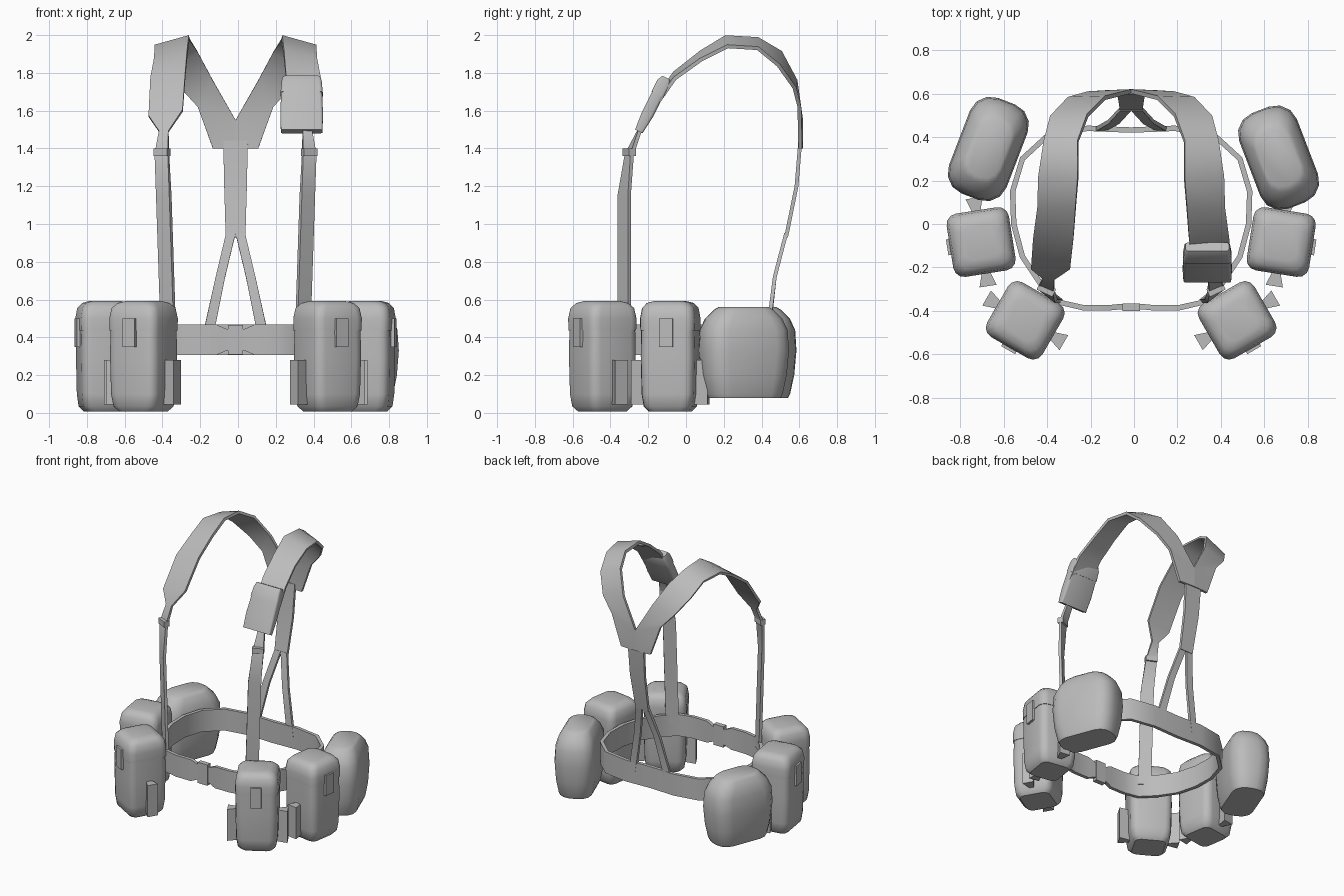
import bpy, bmesh
from math import sin, cos, pi, radians
from mathutils import Matrix, Vector

if "Cube" in bpy.data.objects:
    bpy.data.objects.remove(bpy.data.objects["Cube"])

GREY = (0.5, 0.5, 0.5, 1)
mat = bpy.data.materials.new("webbing grey")
mat.use_nodes = True
mat.diffuse_color = GREY
mat.node_tree.nodes["Principled BSDF"].inputs["Base Color"].default_value = GREY

CENTRE = Matrix.Translation((-0.013, 0, 0))
MIRROR = {"left": CENTRE, "right": CENTRE @ Matrix.Diagonal((-1, 1, 1, 1))}


def skin(name, rings, matrix=CENTRE, closed=False):
    """Join equal rings of points into one solid."""
    bm = bmesh.new()
    loops = [[bm.verts.new(matrix @ Vector(p)) for p in ring] for ring in rings]
    n = len(loops[0])
    pairs = list(zip(loops, loops[1:]))
    if closed:
        pairs.append((loops[-1], loops[0]))
    else:
        bm.faces.new(loops[0])
        bm.faces.new(loops[-1])
    for a, b in pairs:
        for i in range(n):
            j = (i + 1) % n
            bm.faces.new((a[i], a[j], b[j], b[i]))
    bmesh.ops.recalc_face_normals(bm, faces=bm.faces)
    mesh = bpy.data.meshes.new(name)
    bm.to_mesh(mesh)
    bm.free()
    mesh.materials.append(mat)
    ob = bpy.data.objects.new(name, mesh)
    bpy.context.collection.objects.link(ob)
    bpy.ops.object.select_all(action="DESELECT")
    ob.select_set(True)
    bpy.context.view_layer.objects.active = ob
    bpy.ops.object.shade_smooth_by_angle(angle=radians(40))
    return ob


def ribbon(name, edges, matrix=CENTRE, thick=0.02, closed=False):
    """Flat strap through pairs of (inner edge, outer edge) points."""
    edges = [(Vector(a), Vector(b)) for a, b in edges]
    mids = [(a + b) / 2 for a, b in edges]
    last = len(edges) - 1
    rings = []
    for i, (a, b) in enumerate(edges):
        before = mids[i - 1] if closed or i else mids[0]
        after = mids[(i + 1) % len(mids)] if closed else mids[min(i + 1, last)]
        off = (b - a).cross(after - before).normalized() * thick / 2
        rings.append((a - off, b - off, b + off, a + off))
    return skin(name, rings, matrix, closed)


def rounded(z, hx, hy, r, steps=3):
    """Rounded rectangle at height z."""
    pts = []
    for k, (sx, sy) in enumerate(((1, 1), (-1, 1), (-1, -1), (1, -1))):
        for s in range(steps + 1):
            t = (k + s / steps) * pi / 2
            pts.append((sx * (hx - r) + r * cos(t), sy * (hy - r) + r * sin(t), z))
    return pts


def loft(name, levels, matrix):
    return skin(name, [rounded(*lv) for lv in levels], matrix)


def block(name, x, y, z, matrix):
    """Box from ranges along each axis."""
    return skin(name, [[(x[0], y[0], h), (x[1], y[0], h), (x[1], y[1], h), (x[0], y[1], h)]
                       for h in z], matrix)


# Belt: half outline mirrored into a ring, pinched beside the buckle
half = [(0.05, -0.38), (0.10, -0.385), (0.22, -0.385), (0.33, -0.36), (0.42, -0.27),
        (0.50, -0.15), (0.54, 0), (0.545, 0.15), (0.50, 0.30), (0.38, 0.41), (0.2, 0.44)]
outline = half + [(0, 0.432)] + [(-x, y) for x, y in reversed(half)]
belt = []
for x, y in outline:
    pinch = 0.022 if y < 0 and abs(x) < 0.07 else 0
    belt.append(((x, y, 0.307 + pinch), (x, y, 0.467 - pinch)))
ribbon("belt", belt, thick=0.025, closed=True)
block("belt_buckle", (-0.04, 0.04), (-0.4, -0.365), (0.31, 0.465), CENTRE)

# Shoulder straps: narrow front webbing, wide pad, then the back yoke
shoulder = [
    ((.32, -.355, .40), (.39, -.30, .40)),
    ((.345, -.355, 1.15), (.415, -.30, 1.15)),
    ((.355, -.315, 1.37), (.425, -.285, 1.37)),
    ((.355, -.25, 1.49), (.405, -.245, 1.49)),
    ((.28, -.20, 1.60), (.46, -.20, 1.57)),
    ((.265, -.06, 1.80), (.45, -.06, 1.77)),
    ((.255, .08, 1.91), (.43, .08, 1.87)),
    ((.245, .21, 1.99), (.425, .22, 1.94)),
    ((.245, .38, 1.98), (.40, .38, 1.93)),
    ((.20, .50, 1.91), (.37, .49, 1.84)),
    ((.12, .58, 1.76), (.29, .575, 1.72)),
    ((0, .61, 1.55), (.20, .60, 1.62)),
    ((0, .61, 1.40), (.12, .605, 1.40)),
]
leg = [((0, .53, .95), (.05, .53, .95)), ((.055, .47, .72), (.105, .47, .72)),
       ((.11, .44, .45), (.165, .435, .45)), ((.12, .44, .38), (.175, .435, .38))]
for side, m in MIRROR.items():
    ribbon(side + "_shoulder_strap", shoulder, m)
    ribbon(side + "_back_leg_strap", leg, m)
    tilt = Matrix.Translation((0.39, -0.3, 1.36)) @ Matrix.Rotation(radians(25), 4, "Z")
    block(side + "_strap_slider", (-.04, .04), (-.02, .02), (0, .04), m @ tilt)

# Single strap down the back
spine = [(.065, .605, 1.44), (.06, .585, 1.2), (.052, .53, .93)]
ribbon("back_strap", [((-x, y, z), (x, y, z)) for x, y, z in spine])

# Ammunition pouches with lid, clip and flared side tabs
BODY = [(.008, .105, .105, .04), (.035, .13, .13, .05), (.1, .14, .138, .05),
        (.3, .144, .142, .05), (.45, .142, .14, .05)]
LID = [(.435, .146, .144, .05), (.5, .147, .145, .05), (.555, .138, .136, .05),
       (.582, .115, .113, .05), (.592, .08, .08, .04)]


def pouch(name, matrix):
    loft(name + "_body", BODY, matrix)
    loft(name + "_lid", LID, matrix)
    block(name + "_clip", (-.037, .037), (-.158, -.13), (.35, .50), matrix)
    for s in (-1, 1):
        tab = [[(s * .12, -.012, z), (s * .205, -.04, z), (s * .205, .04, z), (s * .12, .012, z)]
               for z in (.045, .28)]
        skin(name + ("_tab_a" if s < 0 else "_tab_b"), tab, matrix)


# Canteen covers: bulging, rounded kidney shape with a small sloped top
CANTEEN = [(.08, .11, .195, .085), (.1, .118, .205, .09), (.2, .135, .225, .1),
           (.33, .142, .235, .1), (.44, .136, .23, .1), (.5, .12, .205, .1),
           (.545, .095, .16, .08), (.56, .08, .135, .07)]
CANTEEN_SPOT = {"left": (.678, .305, 0), "right": (.657, .345, 0)}

for side, m in MIRROR.items():
    for label, spot, turn in (("front", (.487, -.443, 0), 30), ("side", (.69, -.083, 0), 81)):
        place = m @ Matrix.Translation(spot) @ Matrix.Rotation(radians(turn), 4, "Z")
        pouch(side + "_" + label + "_pouch", place)
    place = m @ Matrix.Translation(CANTEEN_SPOT[side]) @ Matrix.Rotation(radians(21), 4, "Z")
    loft(side + "_canteen_cover", CANTEEN, place)

# Small pocket on the left shoulder pad
slant = Matrix.Translation((.337, -.25, 1.49)) @ Matrix.Rotation(radians(-27), 4, "X")
loft("chest_pocket", [(0, .11, .022, .01), (.1, .113, .032, .015), (.24, .108, .032, .015)], slant)
loft("chest_pocket_flap", [(.22, .112, .036, .015), (.29, .106, .036, .015),
                           (.32, .1, .022, .012)], slant)
